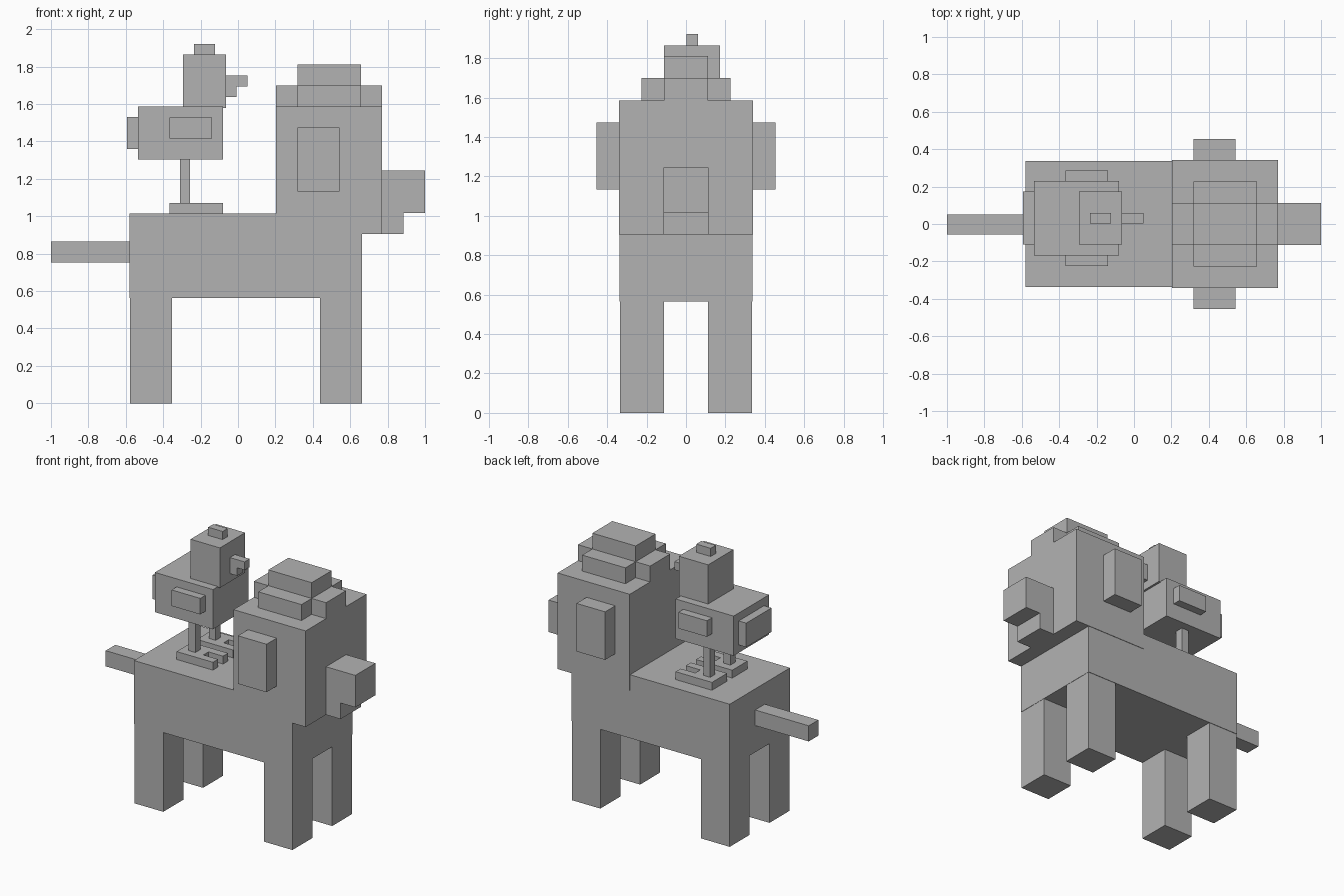
import bpy
import bmesh
from mathutils import Matrix, Vector

if "Cube" in bpy.data.objects:
    bpy.data.objects.remove(bpy.data.objects["Cube"])

grey = bpy.data.materials.new("plain grey")
grey.diffuse_color = (0.45, 0.45, 0.45, 1)
grey.use_nodes = True
grey.node_tree.nodes["Principled BSDF"].inputs["Base Color"].default_value = grey.diffuse_color


def finish(name, bm):
    mesh = bpy.data.meshes.new(name)
    bm.to_mesh(mesh)
    bm.free()
    mesh.materials.append(grey)
    obj = bpy.data.objects.new(name, mesh)
    bpy.context.collection.objects.link(obj)
    return obj


def box(name, x, y, z):
    """Block spanning the given (min, max) ranges."""
    size = [b - a for a, b in (x, y, z)]
    mid = Vector([(a + b) / 2 for a, b in (x, y, z)])
    bm = bmesh.new()
    bmesh.ops.create_cube(bm, size=1, matrix=Matrix.Translation(mid) @ Matrix.Diagonal((*size, 1)))
    return finish(name, bm)


def pair(name, x, y, z, centre=0.0):
    """Two blocks mirrored across the plane y = centre."""
    box("right_" + name, x, y, z)
    box("left_" + name, x, (2 * centre - y[1], 2 * centre - y[0]), z)


def prism(name, outline, z):
    """Upright extrusion of an xy outline."""
    bm = bmesh.new()
    face = bm.faces.new([bm.verts.new((px, py, z[0])) for px, py in outline])
    top = bmesh.ops.extrude_face_region(bm, geom=[face])["geom"]
    verts = [v for v in top if isinstance(v, bmesh.types.BMVert)]
    bmesh.ops.translate(bm, verts=verts, vec=(0, 0, z[1] - z[0]))
    bmesh.ops.recalc_face_normals(bm, faces=bm.faces)
    return finish(name, bm)


# Dog: body, legs and tail
box("dog_body", (-0.58, 0.664), (-0.338, 0.338), (0.564, 1.014))
pair("hind_leg", (-0.578, -0.352), (-0.335, -0.111), (0, 0.564))
pair("front_leg", (0.438, 0.662), (-0.335, -0.111), (0, 0.564))
box("dog_tail", (-1.0, -0.58), (-0.056, 0.052), (0.753, 0.864))

# Dog: head, ears, snout and jaw
box("dog_head", (0.203, 0.77), (-0.341, 0.341), (0.904, 1.586))
pair("ear", (0.317, 0.542), (-0.454, -0.341), (1.133, 1.474))
box("snout", (0.77, 1.0), (-0.113, 0.113), (1.018, 1.245))
box("jaw", (0.77, 0.885), (-0.113, 0.113), (0.904, 1.018))

# Dog: crossed tuft on top of the head
box("tuft_long", (0.203, 0.77), (-0.112, 0.112), (1.586, 1.699))
box("tuft_wide", (0.317, 0.657), (-0.226, 0.226), (1.586, 1.699))
box("tuft_top", (0.317, 0.657), (-0.112, 0.112), (1.699, 1.811))

# Bird: body, tail and wings, centred slightly off the middle
U = 0.0567          # bird block size
MID = U / 2 + 0.003
box("bird_body", (-0.535, -0.08), (MID - 3.5 * U, MID + 3.5 * U), (1.304, 1.586))
box("bird_tail", (-0.594, -0.535), (MID - 2.5 * U, MID + 2.5 * U), (1.36, 1.53))
pair("wing", (-0.365, -0.14), (MID - 4.5 * U, MID - 3.5 * U), (1.415, 1.529), MID)

# Bird: head, comb, beak and wattle
box("bird_head", (-0.295, -0.065), (MID - 2.5 * U, MID + 2.5 * U), (1.58, 1.864))
thin = (MID - U / 2, MID + U / 2)
box("comb", (-0.236, -0.123), thin, (1.864, 1.922))
box("beak", (-0.065, 0.05), thin, (1.694, 1.752))
box("wattle", (-0.065, -0.008), thin, (1.638, 1.694))

# Bird: legs and two-toed feet
pair("bird_leg", (-0.311, -0.257), (MID - 2.5 * U, MID - 1.5 * U), (1.07, 1.304), MID)
for side, c in (("right", MID - 2 * U), ("left", MID + 2 * U)):
    heel, notch, toe = -0.365, -0.194, -0.08
    a, b = 1.5 * U, 0.5 * U
    prism(side + "_bird_foot",
          [(heel, c - a), (toe, c - a), (toe, c - b), (notch, c - b),
           (notch, c + b), (toe, c + b), (toe, c + a), (heel, c + a)],
          (1.014, 1.07))
